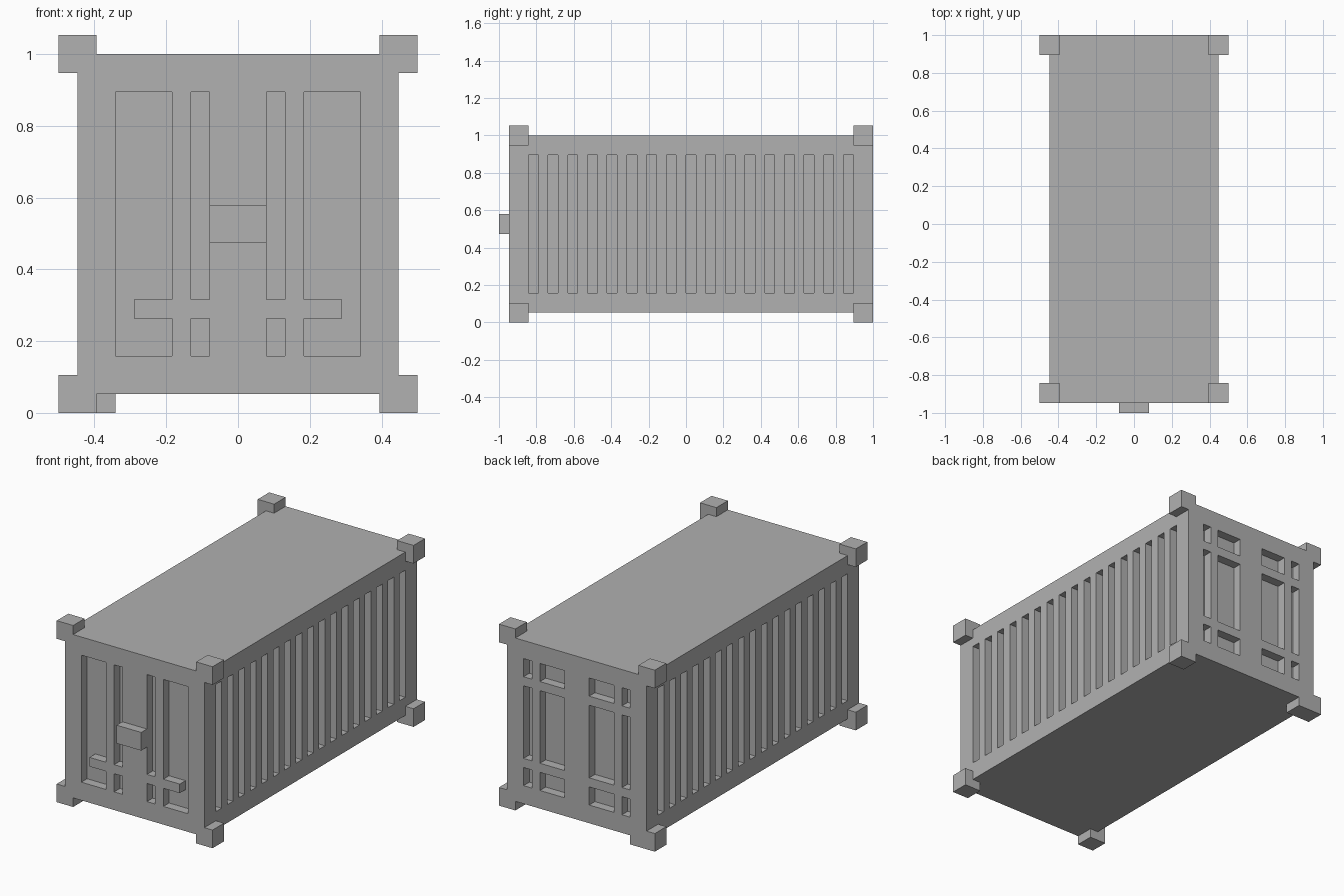
import bpy
import bmesh

U = 1 / 19  # one module of the container grid

if "Cube" in bpy.data.objects:
    bpy.data.objects.remove(bpy.data.objects["Cube"])

steel = bpy.data.materials.new("grey_steel")
steel.use_nodes = True
grey = (0.44, 0.44, 0.44, 1)
steel.diffuse_color = grey
steel.node_tree.nodes["Principled BSDF"].inputs["Base Color"].default_value = grey


def make_boxes(name, boxes):
    """Object made of boxes, each given as (x0, x1, y0, y1, z0, z1) in modules."""
    bm = bmesh.new()
    for x0, x1, y0, y1, z0, z1 in boxes:
        low, high = (x0, y0, z0), (x1, y1, z1)
        for v in bmesh.ops.create_cube(bm, size=1)["verts"]:
            v.co = [U * (b if c > 0 else a) for c, a, b in zip(v.co, low, high)]
    bmesh.ops.recalc_face_normals(bm, faces=bm.faces)
    mesh = bpy.data.meshes.new(name)
    bm.to_mesh(mesh)
    bm.free()
    mesh.materials.append(steel)
    obj = bpy.data.objects.new(name, mesh)
    bpy.context.collection.objects.link(obj)
    return obj


def mirrored(boxes):
    """Boxes plus their copies across x = 0."""
    return boxes + [(-b[1], -b[0], *b[2:]) for b in boxes]


# Solid container body
body = make_boxes("container_body", [(-8.5, 8.5, -18, 19, 1, 19)])

# Corrugation slots on both long sides
slots = mirrored([(7.5, 9, y, y + 1, 3, 17) for y in range(-16, 17, 2)])

# Door recesses at the front: wide panels, and narrow slots split by a bar
door = mirrored([(3.5, 6.5, -19, -17, 3, 17)]
                + [(1.5, 2.5, -19, -17, a, b) for a, b in ((3, 5), (6, 17))])

# Back recesses: three rows of narrow and wide panels
rows = ((3, 5), (6, 14), (15, 17))
columns = ((1.5, 4.5), (5.5, 6.5))
back = mirrored([(*c, 18, 20, *r) for c in columns for r in rows])

# Cut all recesses into the body
cutter = make_boxes("recess_cutter", slots + door + back)
cutter.hide_render = True
mod = body.modifiers.new("recesses", "BOOLEAN")
mod.operation = "DIFFERENCE"
mod.solver = "EXACT"
mod.object = cutter
bpy.context.view_layer.objects.active = body
bpy.ops.object.modifier_apply(modifier=mod.name)
bpy.data.objects.remove(cutter)

# Corner castings; the lower one at the back on the -x side is longer
for end, y in (("front", -18), ("back", 17)):
    for level, z in (("lower", 0), ("upper", 18)):
        for side, x0, x1 in (("left", 7.5, 9.5), ("right", -9.5, -7.5)):
            if (end, level, side) == ("back", "lower", "right"):
                x1 += 1
            make_boxes(f"{end}_{level}_{side}_corner", [(x0, x1, y, y + 2, z, z + 2)])

# Door handles reaching across the wide panels
for side, x in (("left", 3.5), ("right", -5.5)):
    make_boxes(f"{side}_door_handle", [(x, x + 2, -18, -17, 5, 6)])

# Lock box in the middle of the doors
make_boxes("lock_box", [(-1.5, 1.5, -19, -18, 9, 11)])
